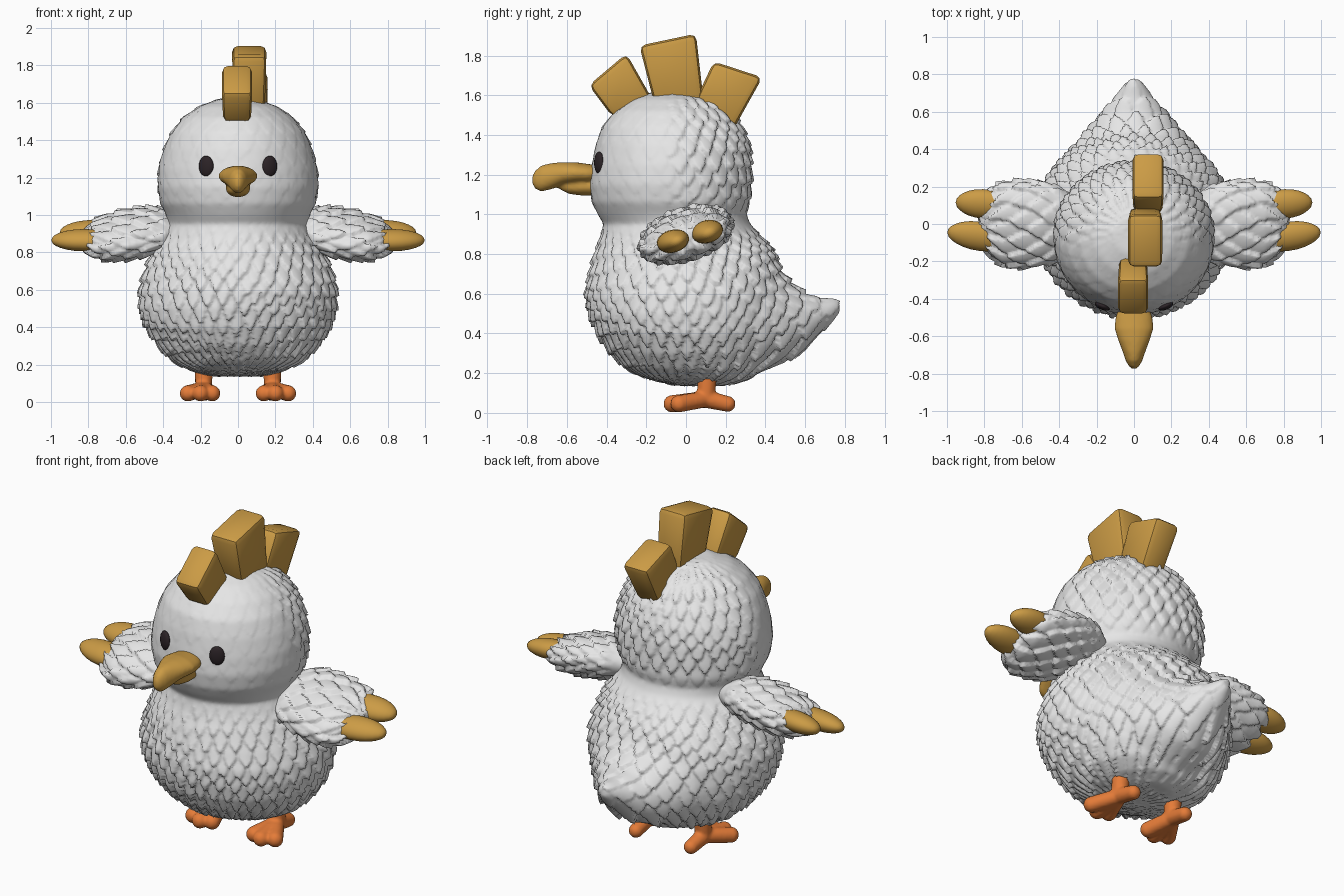
import bpy, bmesh
from math import sin, cos, pi, atan2, floor, radians
from mathutils import Vector, Matrix
from mathutils.bvhtree import BVHTree

if "Cube" in bpy.data.objects:
    bpy.data.objects.remove(bpy.data.objects["Cube"], do_unlink=True)

X, Y, Z = Vector((1, 0, 0)), Vector((0, 1, 0)), Vector((0, 0, 1))


def material(name, rgb):
    m = bpy.data.materials.new(name)
    m.use_nodes = True
    m.diffuse_color = (*rgb, 1)
    m.node_tree.nodes["Principled BSDF"].inputs["Base Color"].default_value = (*rgb, 1)
    return m


WHITE = material("white_plumage", (0.79, 0.79, 0.79))
GOLD = material("golden_yellow", (0.6, 0.33, 0.06))
ORANGE = material("foot_orange", (0.78, 0.2, 0.04))
DARK = material("eye_dark", (0.025, 0.017, 0.02))


def loft(bm, rings, u, v, seg=32):
    """Closed tube through elliptical rings (centre, radius along u, radius along v)."""
    loops = []
    for c, ru, rv in rings:
        loops.append([bm.verts.new(Vector(c) + u * ru * cos(2 * pi * i / seg) + v * rv * sin(2 * pi * i / seg))
                      for i in range(seg)])
    for a, b in zip(loops, loops[1:]):
        for i in range(seg):
            j = (i + 1) % seg
            bm.faces.new((a[i], a[j], b[j], b[i]))
    bm.faces.new(loops[0])
    bm.faces.new(loops[-1])


def ball(bm, centre, radii, tilt=0):
    mat = Matrix.Translation(centre) @ Matrix.Rotation(tilt, 4, 'Z') @ Matrix.Diagonal((*radii, 1))
    bmesh.ops.create_uvsphere(bm, u_segments=24, v_segments=14, radius=1, matrix=mat)


def limb(bm, a, b, ra, rb, steps=8):
    """Row of balls from a to b, fused later by remeshing."""
    for i in range(steps + 1):
        t = i / steps
        r = ra + (rb - ra) * t
        ball(bm, Vector(a).lerp(Vector(b), t), (r, r, r))


def finish(name, bm, mat, angle=180):
    bmesh.ops.recalc_face_normals(bm, faces=bm.faces)
    me = bpy.data.meshes.new(name)
    bm.to_mesh(me)
    bm.free()
    ob = bpy.data.objects.new(name, me)
    bpy.context.collection.objects.link(ob)
    me.materials.append(mat)
    activate(ob)
    bpy.ops.object.shade_smooth_by_angle(angle=radians(angle))
    return ob


def activate(ob):
    bpy.ops.object.select_all(action='DESELECT')
    ob.select_set(True)
    bpy.context.view_layer.objects.active = ob


def fuse(ob, voxel, smooth):
    """Merge overlapping volumes into one smooth skin."""
    activate(ob)
    m = ob.modifiers.new("fuse", 'REMESH')
    m.mode, m.voxel_size, m.use_smooth_shade = 'VOXEL', voxel, True
    s = ob.modifiers.new("soften", 'SMOOTH')
    s.factor, s.iterations = 0.5, smooth
    for n in ("fuse", "soften"):
        bpy.ops.object.modifier_apply(modifier=n)


def mirror(ob):
    ob.modifiers.new("mirror", 'MIRROR')


def clamp(t):
    return max(0.0, min(1.0, t))


def feather(turn, down, columns, row):
    """Height of overlapping pointed feathers: rises to each tip, then drops."""
    best = 0
    r = floor(down / row)
    for i in (r, r - 1, r - 2):
        s = turn * columns + 0.5 * (i % 2) + 0.12 * sin(i * 5.1)
        col = floor(s) % columns
        t = (down / row - i) / 2 + 0.16 * sin(col * 12.9 + i * 7.3)
        d = abs(2 * (s - floor(s)) - 1)
        if 0 < t < 1 and d < 1 - t ** 3:
            best = max(best, t * (1 - 0.35 * d * d))
    return best


def sculpt(ob, rule):
    me = ob.data
    moves = [v.normal * rule(v.co) for v in me.vertices]
    for v, d in zip(me.vertices, moves):
        v.co += d
    me.update()


# Body, head and tail: stacked outlines (z, half width, front y, back y)
profile = [
    (0.14, 0.14, -0.06, 0.24), (0.17, 0.25, -0.18, 0.33), (0.22, 0.35, -0.29, 0.39),
    (0.30, 0.43, -0.38, 0.44), (0.40, 0.495, -0.45, 0.48), (0.50, 0.525, -0.49, 0.50),
    (0.60, 0.53, -0.505, 0.51), (0.70, 0.505, -0.49, 0.49), (0.80, 0.46, -0.465, 0.45),
    (0.88, 0.415, -0.435, 0.39), (0.95, 0.375, -0.415, 0.325), (1.00, 0.385, -0.445, 0.305),
    (1.06, 0.415, -0.475, 0.32), (1.15, 0.43, -0.488, 0.33), (1.25, 0.425, -0.475, 0.335),
    (1.35, 0.40, -0.455, 0.32), (1.44, 0.36, -0.425, 0.285), (1.52, 0.295, -0.36, 0.23),
    (1.58, 0.21, -0.27, 0.15), (1.62, 0.10, -0.16, 0.04)]
tail = [(0.15, 0.53, 0.47, 0.38), (0.3, 0.53, 0.41, 0.36), (0.4, 0.51, 0.34, 0.3),
        (0.5, 0.47, 0.25, 0.22), (0.6, 0.465, 0.165, 0.14), (0.68, 0.49, 0.1, 0.09),
        (0.74, 0.52, 0.055, 0.055), (0.775, 0.535, 0.025, 0.03)]
bm = bmesh.new()
loft(bm, [((0, (f + b) / 2, z), w, (b - f) / 2) for z, w, f, b in profile], X, Y, 48)
loft(bm, [((0, y, z), w, h) for y, z, w, h in tail], X, Z)
body = finish("body", bm, WHITE)
fuse(body, 0.0125, 7)


def body_plumage(p):
    turn = atan2(p.x, p.y + 0.04) / (2 * pi) + 0.5
    neck = clamp((abs(p.z - 0.97) - 0.03) / 0.1)
    if p.z > 0.97:
        face = clamp((p.y + 0.12) / 0.15)
        crown = clamp((1.64 - p.z) / 0.15)
        amp = 0.032 * neck * (0.1 + 0.9 * face) * (0.3 + 0.7 * crown)
        return amp * (feather(turn, 2 - p.z, 26, 0.065) - 0.5)
    chest = 1 - 0.5 * clamp((p.z - 0.6) / 0.25) * clamp(-p.y / 0.2)
    amp = 0.036 * neck * chest * clamp((p.z - 0.08) / 0.15) * (1 - 0.6 * clamp((p.y - 0.6) / 0.1))
    return amp * (feather(turn, 2 - p.z + 0.4 * max(p.y, 0), 34, 0.065) - 0.5)


smooth_skin = BVHTree.FromPolygons([v.co.copy() for v in body.data.vertices],
                                   [p.vertices[:] for p in body.data.polygons])
sculpt(body, body_plumage)

# Eyes, seated on the face
spot, normal, _, _ = smooth_skin.ray_cast(Vector((0.17, -2, 1.26)), Y)
bm = bmesh.new()
ball(bm, spot, (0.042, 0.02, 0.056), atan2(normal.x, -normal.y))
mirror(finish("eyes", bm, DARK))

# Hooked upper beak and short lower beak: (y, z, half width, half height)
upper = [(-0.42, 1.205, 0.07, 0.04), (-0.5, 1.205, 0.1, 0.05), (-0.56, 1.208, 0.104, 0.055),
         (-0.62, 1.205, 0.085, 0.058), (-0.68, 1.192, 0.062, 0.066), (-0.73, 1.18, 0.045, 0.066),
         (-0.76, 1.175, 0.028, 0.045), (-0.775, 1.172, 0.01, 0.02)]
lower = [(-0.42, 1.14, 0.06, 0.045), (-0.53, 1.14, 0.065, 0.045), (-0.59, 1.138, 0.05, 0.035),
         (-0.635, 1.14, 0.02, 0.015)]
bm = bmesh.new()
for part in (upper, lower):
    loft(bm, [((0, y, z), w, h) for y, z, w, h in part], X, Z, 24)
beak = finish("beak", bm, GOLD)
fuse(beak, 0.01, 4)

# Crest: three chunky plates, side outlines as (y, z)
crest = {
    "crest_front": (-0.005, 0.082, [(-0.49, 1.65), (-0.30, 1.81), (-0.17, 1.58), (-0.37, 1.49)]),
    "crest_middle": (0.06, 0.092, [(-0.235, 1.85), (0.05, 1.91), (0.09, 1.56), (-0.16, 1.56)]),
    "crest_rear": (0.075, 0.085, [(0.14, 1.77), (0.385, 1.69), (0.24, 1.43), (0.05, 1.58)])}
for name, (cx, half, outline) in crest.items():
    bm = bmesh.new()
    sides = [[bm.verts.new((cx + s * half * (0.9 if k > 1 else 1), y, z)) for k, (y, z) in enumerate(outline)]
             for s in (-1, 1)]
    bm.faces.new(sides[0])
    bm.faces.new(sides[1][::-1])
    for i in range(4):
        j = (i + 1) % 4
        bm.faces.new((sides[0][i], sides[0][j], sides[1][j], sides[1][i]))
    bmesh.ops.bevel(bm, geom=bm.edges[:], offset=0.032, segments=2, profile=0.5, affect='EDGES')
    finish(name, bm, GOLD, 35)

# Wings, tilted so the leading edge hangs lower: (x, y, z, half depth, half height)
wing = [(0.3, 0, 0.92, 0.14, 0.08), (0.4, 0, 0.92, 0.21, 0.105), (0.5, 0, 0.91, 0.235, 0.12),
        (0.6, 0, 0.895, 0.245, 0.12), (0.7, 0, 0.88, 0.235, 0.11), (0.77, 0.01, 0.87, 0.2, 0.085),
        (0.82, 0.02, 0.87, 0.13, 0.05)]
tilt = radians(17)
along, across = Vector((0, cos(tilt), sin(tilt))), Vector((0, -sin(tilt), cos(tilt)))
bm = bmesh.new()
loft(bm, [((x, y, z), d, h) for x, y, z, d, h in wing], along, across)
wings = finish("wings", bm, WHITE)
fuse(wings, 0.0125, 4)


def wing_plumage(p):
    q = p - Vector((0, 0, 0.9))
    turn = atan2(2 * q.dot(across), q.dot(along)) / (2 * pi) + 0.5
    return 0.034 * clamp((p.x - 0.35) / 0.1) * (feather(turn, p.x, 12, 0.085) - 0.45)


sculpt(wings, wing_plumage)
mirror(wings)

# Two blunt golden tips on each wing
tip_shape = [(0, 0.055, 0.045), (0.35, 0.085, 0.06), (0.65, 0.082, 0.058), (0.87, 0.058, 0.042), (1, 0.02, 0.016)]
for name, start, end in (("wing_tip_front", (0.66, -0.085, 0.865), (1.0, -0.045, 0.865)),
                         ("wing_tip_rear", (0.66, 0.1, 0.92), (0.955, 0.115, 0.905))):
    bm = bmesh.new()
    loft(bm, [(Vector(start).lerp(Vector(end), t), d, h) for t, d, h in tip_shape], along, across, 16)
    tip = finish(name, bm, GOLD)
    m = tip.modifiers.new("round", 'SUBSURF')
    m.levels = m.render_levels = 1
    mirror(tip)

# Legs and feet: shank, three front toes, one back toe
bm = bmesh.new()
ankle = (0.185, 0.1, 0.07)
limb(bm, (0.18, 0.11, 0.24), ankle, 0.052, 0.045)
for x, y in ((0.138, -0.045), (0.2, -0.07), (0.268, -0.035)):
    limb(bm, ankle, (x, y, 0.046), 0.042, 0.044)
limb(bm, ankle, (0.18, 0.21, 0.045), 0.045, 0.04)
feet = finish("feet", bm, ORANGE)
fuse(feet, 0.009, 4)
mirror(feet)
